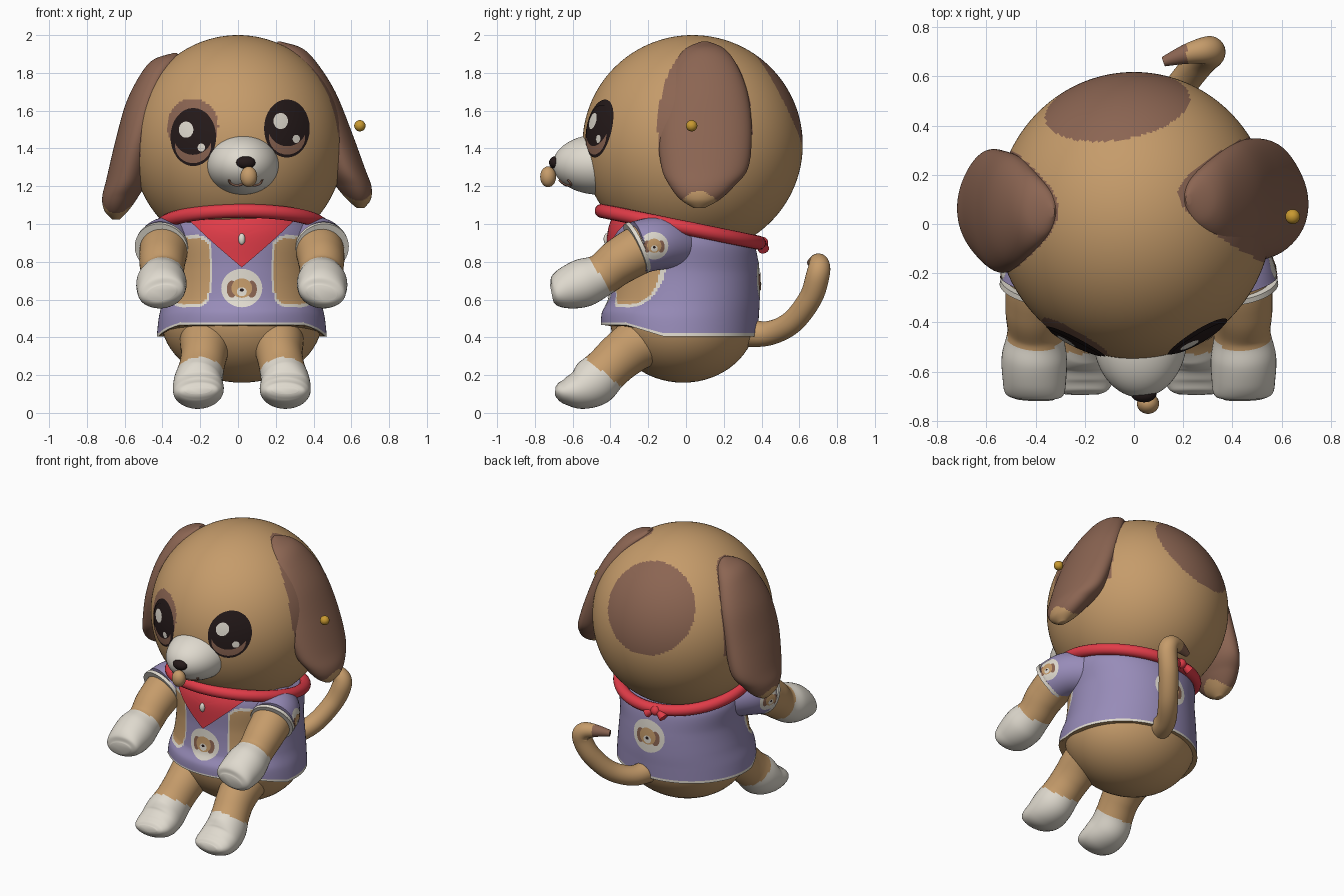
import bpy, bmesh, math
from mathutils import Vector
from mathutils.bvhtree import BVHTree

if "Cube" in bpy.data.objects:
    bpy.data.objects.remove(bpy.data.objects["Cube"])


def material(name, *rgb):
    m = bpy.data.materials.new(name)
    m.use_nodes = True
    m.diffuse_color = (*rgb, 1)
    m.node_tree.nodes["Principled BSDF"].inputs["Base Color"].default_value = (*rgb, 1)
    return m


TAN = material("tan fur", .56, .33, .145)
BROWN = material("brown fur", .26, .13, .085)
WHITE = material("cream white", .74, .70, .62)
PURPLE = material("lavender cloth", .31, .26, .48)
RED = material("red cloth", .75, .045, .065)
BLACK = material("eye black", .018, .01, .01)
GOLD = material("gold", .58, .32, .03)
CX = .02                      # the body sits slightly off centre
X, Y, Z = Vector((1, 0, 0)), Vector((0, 1, 0)), Vector((0, 0, 1))
trees = {}


def build(name, verts, faces, mats, rule=None, closed=True):
    """Make an object; rule(face centre) gives its material index."""
    mesh = bpy.data.meshes.new(name)
    mesh.from_pydata(verts, [], faces)
    for m in mats:
        mesh.materials.append(m)
    if closed:
        bm = bmesh.new()
        bm.from_mesh(mesh)
        bmesh.ops.recalc_face_normals(bm, faces=bm.faces)
        bm.to_mesh(mesh)
        bm.free()
    for p in mesh.polygons:
        p.use_smooth = True
        if rule:
            p.material_index = rule(p.center)
    mesh.set_sharp_from_angle(angle=math.radians(50))
    ob = bpy.data.objects.new(name, mesh)
    bpy.context.collection.objects.link(ob)
    trees[name] = BVHTree.FromPolygons(verts, faces)
    return ob


def skin(name, rings, mats, rule=None):
    n = len(rings[0])
    verts = [v for r in rings for v in r]
    faces = [(k * n + i, k * n + (i + 1) % n, (k + 1) * n + (i + 1) % n, (k + 1) * n + i)
             for k in range(len(rings) - 1) for i in range(n)]
    faces += [list(range(n)), list(range(len(verts) - n, len(verts)))]
    return build(name, verts, faces, mats, rule)


def smooth(rows, steps):
    """Catmull-Rom interpolation through rows of numbers."""
    rows = [rows[0]] + list(rows) + [rows[-1]]
    out = []
    for a, b, c, d in zip(rows, rows[1:], rows[2:], rows[3:]):
        for k in range(steps):
            t = k / steps
            out.append([q + .5 * t * (r - p + t * (2 * p - 5 * q + 4 * r - s + t * (3 * (q - r) + s - p)))
                        for p, q, r, s in zip(a, b, c, d)])
    return out + [list(rows[-1])]


def circle(n):
    return [(math.cos(2 * math.pi * i / n), math.sin(2 * math.pi * i / n)) for i in range(n)]


def ball(name, c, r, mats, rule=None, n=32):
    rings = []
    for k in range(n // 2 + 1):
        a = math.pi * min(max(k / (n // 2), .004), .996)
        rings.append([Vector((c[0] + r[0] * math.sin(a) * u, c[1] + r[1] * math.sin(a) * v,
                              c[2] - r[2] * math.cos(a))) for u, v in circle(n)])
    return skin(name, rings, mats, rule)


def loft(name, rows, mats, rule=None, steps=6, n=48, warp=lambda p: p):
    """Stack level ellipses given as z, cx, cy, rx, ry."""
    return skin(name, [[warp(Vector((cx + rx * u, cy + ry * v, z))) for u, v in circle(n)]
                       for z, cx, cy, rx, ry in smooth(rows, steps)], mats, rule)


def tube(name, rows, mats, rule=None, steps=8, n=40):
    """Sweep an ellipse along points given as x, y, z, radius and, if not round, sideways radius."""
    rows = smooth(rows, steps)
    pts = [Vector(r[:3]) for r in rows]
    side, rings = Vector((1, .01, .02)), []
    for i, p in enumerate(pts):
        t = (pts[min(i + 1, len(pts) - 1)] - pts[max(i - 1, 0)]).normalized()
        side = (side - t * side.dot(t)).normalized()
        up = t.cross(side)
        rings.append([p + side * u * rows[i][-1] + up * v * rows[i][3] for u, v in circle(n)])
    return skin(name, rings, mats, rule)


def decal(name, target, centre, outline, mat, lift, facing=-Y, rings=8):
    """Thin patch projected on a part, looking along -facing."""
    u, c = Z.cross(facing), Vector(centre)
    verts, n = [], len(outline)
    for k in range(rings + 1):
        for a, b in outline:
            s = max(k, .02) / rings
            p = c + u * a * s + Z * b * s
            hit, nor, *_ = trees[target].ray_cast(p + facing * 2, -facing)
            if hit is None:
                hit, nor, *_ = trees[target].find_nearest(p)
            verts.append(hit + nor * (lift if nor.dot(facing) > 0 else -lift))
    faces = [(k * n + i, (k + 1) * n + i, (k + 1) * n + (i + 1) % n, k * n + (i + 1) % n)
             for k in range(rings) for i in range(n)]
    return build(name, verts, faces, [mat], closed=False)


def oval(a, b):
    return [(a * u, b * v) for u, v in circle(32)]


# Head with patches at the back, round one eye and at the ear roots
def head_rule(p):
    back = (p - Vector((-.08, .55, 1.68))).length < .31
    eye = p.y < 0 and math.hypot((p.x + .24) / .135, (p.z - 1.52) / .145) < 1
    cy, cz = (.1, 1.5) if p.x > 0 else (.05, 1.44)
    root = abs(p.x) > .15 and p.z > 1.35 and math.hypot((p.y - cy) / .25, (p.z - cz) / .465) < 1
    return int(back or eye or root)


ball("head", (0, .035, 1.42), (.562, .583, .58), [TAN, BROWN], head_rule, n=280)

# Ears with tan tips
EAR = [(1.965, .22, .1, .01, .02), (1.93, .27, .1, .07, .1), (1.85, .33, .1, .09, .165),
       (1.7, .405, .1, .11, .225), (1.5, .485, .1, .112, .248), (1.3, .56, .1, .11, .23),
       (1.2, .612, .085, .094, .17), (1.13, .64, .075, .063, .105), (1.085, .648, .07, .02, .03)]
for s, side, drop, lean, back in ((1, "left", 0, 0, 0), (-1, "right", .06, .13, -.05)):
    loft(side + "_ear", [(z - drop, s * (x + lean * (z - 1.1)), y + back * min(1, (z - 1) * 2), a, b)
                         for z, x, y, a, b in EAR], [BROWN, TAN],
         lambda p: int(p.z < 1.175 - drop - 6 * (p.y - .07) ** 2), steps=10, n=64)
ball("ear_bead", (.645, .03, 1.52), (.03, .03, .03), [GOLD])

# Eyes in layers
for side, x, z in (("right", -.235, 1.46), ("left", .257, 1.505)):
    for part, dx, dz, a, b, mat in (("eye", 0, 0, .12, .153, BLACK), ("iris", 0, -.045, .095, .092, BROWN),
                                    ("pupil", 0, .015, .104, .108, BLACK),
                                    ("glint", -.035, .038, .038, .042, WHITE),
                                    ("small_glint", .045, -.055, .019, .021, WHITE)):
        lift = .004 + .002 * ("eye", "iris", "pupil", "glint", "small_glint").index(part)
        decal(side + "_" + part, "head", (x + dx, 0, z + dz), oval(a, b), mat, lift)

# Muzzle, nose, mouth and tongue
ball("muzzle", (.025, -.455, 1.315), (.192, .25, .16), [WHITE], n=64)
ball("nose", (.04, -.69, 1.325), (.052, .035, .034), [BLACK])
ball("tongue", (.057, -.73, 1.25), (.045, .042, .055), [TAN])
for s in (-1, 1):
    path = []
    for k in range(7):
        a = math.pi * k / 6
        p = Vector((.04 + s * (.045 - .042 * math.cos(a)), 0, 1.235 - .03 * math.sin(a)))
        path.append((*trees["muzzle"].ray_cast(p - Y * 2, Y)[0], .007))
    tube("mouth_line", path, [BROWN], steps=2, n=8)

# Lower body and tail
ball("lower_body", (CX, -.015, .5), (.428, .387, .34), [TAN], n=64)
tube("tail", [(.05, .28, .43, .08), (.1, .43, .42, .065), (.19, .56, .48, .062), (.27, .66, .61, .062),
              (.31, .698, .73, .062), (.285, .705, .785, .055), (.21, .69, .80, .04), (.12, .66, .795, .02)],
     [TAN, BROWN], lambda p: int(p.x < .215 and p.z > .7))


# Shirt with trimmed arm openings and hem
def hem(y):
    return .06 * min(max((-y - .12) / .2, 0), 1)


def drape(p):
    p.z += hem(p.y) * max(0, (.6 - p.z) / .19) - .2 * p.y * max(0, (p.z - .7) / .3)
    return p


def shirt_rule(p):
    d = ((abs(p.x - CX) - .275) / (.1 + .03 * (p.z - .57))) ** 4 + ((p.z - .75) / .175) ** 4
    underside = p.z < .6 and math.hypot(p.x, p.y) < .3
    if underside or (p.y < 0 and d < 1):
        return 2
    return int((p.y < 0 and d < 1.45) or p.z < .42 + hem(p.y))


loft("shirt", [(.405, CX, -.035, .45, .415), (.5, CX, -.03, .44, .415), (.6, CX, -.01, .42, .4),
               (.75, CX, -.005, .405, .392), (.9, CX, -.012, .42, .386), (1.0, CX, -.005, .39, .348)],
     [PURPLE, WHITE, TAN], shirt_rule, steps=16, n=220, warp=drape)

# Arms, sleeves and legs
for s, side in ((1, "left"), (-1, "right")):
    def flip(rows):
        return [(CX + s * r[0], *r[1:]) for r in rows]
    tube(side + "_arm", flip([(.32, -.05, .88, .12, .12), (.4, -.2, .88, .13, .13), (.42, -.34, .81, .123, .123),
                              (.42, -.44, .735, .112, .115), (.425, -.54, .69, .127, .133),
                              (.425, -.63, .66, .112, .13), (.425, -.69, .64, .08, .12),
                              (.425, -.712, .635, .04, .08)]),
         [TAN, WHITE], lambda p: int((p.y + .45) * .82 + (p.z - .725) * .57 < 0))
    tube(side + "_sleeve", flip([(.16, .08, .87, .09), (.29, -.03, .89, .128), (.39, -.15, .897, .14),
                                 (.425, -.255, .876, .14)]), [PURPLE])
    tube(side + "_cuff", flip([(.422, -.248, .879, .143), (.426, -.268, .87, .143)]), [WHITE])
    tube(side + "_leg", flip([(.17, -.08, .42, .15, .15), (.19, -.23, .38, .14, .138), (.2, -.34, .305, .128, .122),
                              (.215, -.42, .23, .122, .12), (.23, -.49, .163, .13, .13), (.23, -.56, .125, .108, .135),
                              (.23, -.63, .115, .075, .128), (.23, -.675, .118, .045, .105),
                              (.23, -.692, .12, .02, .07)]),
         [TAN, WHITE], lambda p: int((p.y + .43) * .62 + (p.z - .21) * .78 < .0 or p.y < -.53))


# Puppy face badges
def badge(name, target, centre, size, facing):
    layers = (("disc", 0, 0, 1, .95, WHITE), ("ear", -.48, -.05, .25, .42, BROWN), ("ear", .48, -.05, .25, .42, BROWN),
              ("face", 0, 0, .5, .48, TAN), ("snout", 0, -.18, .24, .22, WHITE), ("nose", 0, -.1, .1, .08, BLACK))
    u = Z.cross(facing)
    for i, (part, a, b, w, h, mat) in enumerate(layers):
        decal(name + "_" + part, target, Vector(centre) + (u * a + Z * b) * size,
              oval(w * size, h * size), mat, .003 + .0012 * i, facing, rings=5)


badge("front_badge", "shirt", (CX, 0, .66), .108, -Y)
badge("back_badge", "shirt", (.02, 0, .7), .118, Y)
badge("left_sleeve_badge", "left_sleeve", (0, -.17, .885), .075, X)
badge("right_sleeve_badge", "right_sleeve", (0, -.17, .885), .075, -X)

# Collar, bandana, charm and knot
bpy.ops.mesh.primitive_torus_add(major_radius=.425, minor_radius=.037, major_segments=72, minor_segments=16,
                                 location=(CX, -.03, .985), rotation=(-.2, 0, 0))
collar = bpy.context.object
collar.name = "collar"
collar.data.materials.append(RED)
bpy.ops.object.shade_smooth_by_angle()
corners = [Vector((-.3, .1)), Vector((0, -.17)), Vector((.3, .1))]
edge = [tuple(corners[i].lerp(corners[(i + 1) % 3], k / 10)) for i in range(3) for k in range(10)]
decal("bandana", "shirt", (CX, 0, .94), edge, RED, .018)
ball("charm", (.02, -.42, .92), (.018, .016, .03), [WHITE])
ball("knot", (-.05, .405, .9), (.032, .03, .032), [RED])
for s in (-1, 1):
    tube("knot_end", [(-.05, .4, .9, .012), (-.05 + s * .04, .405, .885, .025), (-.05 + s * .065, .41, .868, .03)],
         [RED], n=12)
